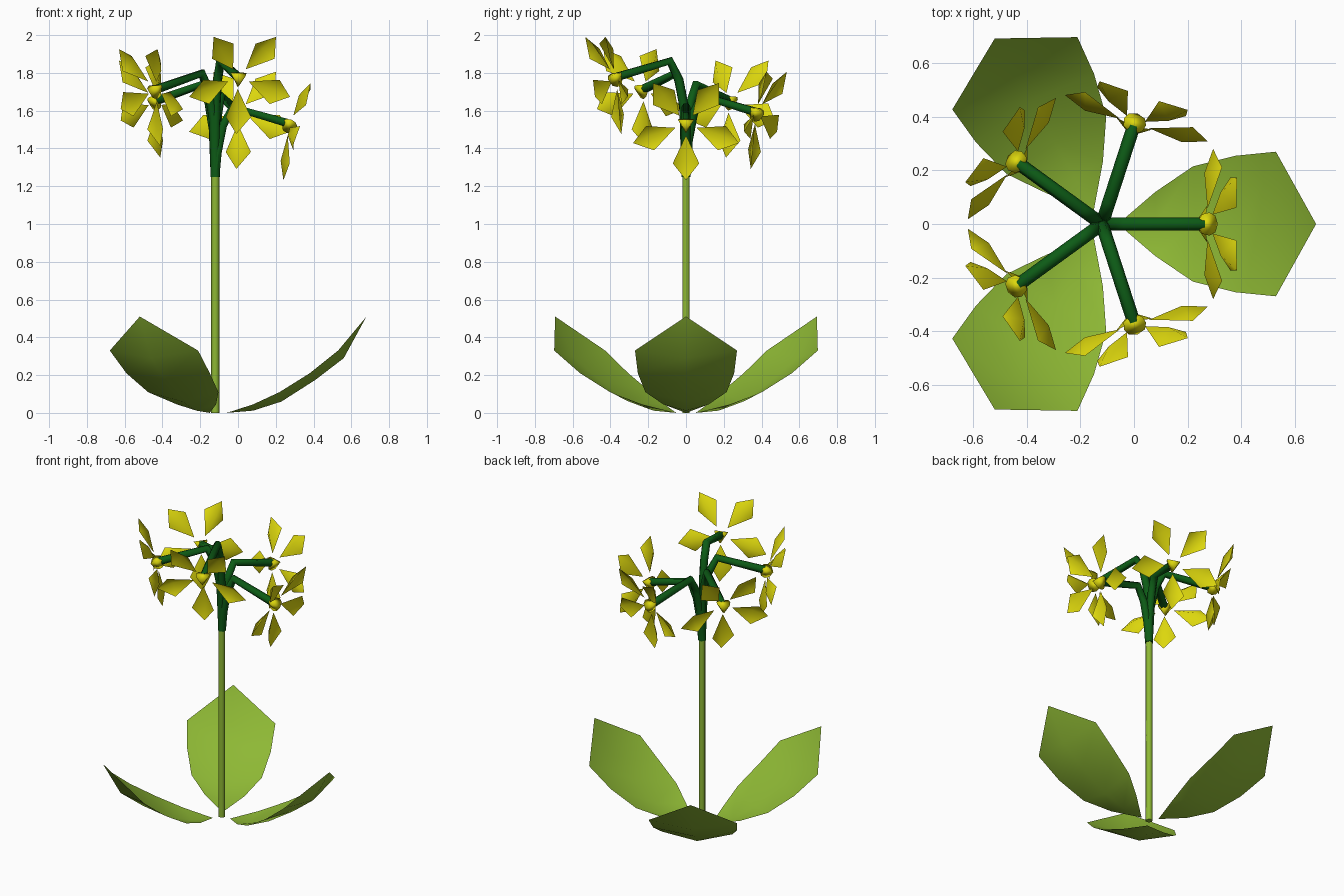
import bpy, math
from mathutils import Vector

if "Cube" in bpy.data.objects:
    bpy.data.objects.remove(bpy.data.objects["Cube"])

STEM_X = -0.12


def material(name, rgb):
    m = bpy.data.materials.new(name)
    m.diffuse_color = (*rgb, 1)
    m.use_nodes = True
    m.node_tree.nodes["Principled BSDF"].inputs["Base Color"].default_value = m.diffuse_color
    return m


LEAF = material("leaf green", (0.27, 0.48, 0.035))
DARK = material("dark green", (0.004, 0.105, 0.008))
YELLOW = material("yellow", (0.72, 0.68, 0.004))


def mesh_object(name, verts, faces, mat, smooth=True):
    me = bpy.data.meshes.new(name)
    me.from_pydata([tuple(v) for v in verts], [], faces)
    me.materials.append(mat)
    for p in me.polygons:
        p.use_smooth = smooth
    me.update()
    ob = bpy.data.objects.new(name, me)
    bpy.context.collection.objects.link(ob)
    return ob


def tube(name, points, radius, mat):
    cu = bpy.data.curves.new(name, 'CURVE')
    cu.dimensions = '3D'
    cu.bevel_depth = radius
    cu.bevel_resolution = 1
    cu.use_fill_caps = True
    sp = cu.splines.new('POLY')
    sp.points.add(len(points) - 1)
    for p, co in zip(sp.points, points):
        p.co = (*co, 1)
    cu.materials.append(mat)
    ob = bpy.data.objects.new(name, cu)
    bpy.context.collection.objects.link(ob)
    bpy.ops.object.select_all(action='DESELECT')
    ob.select_set(True)
    bpy.context.view_layer.objects.active = ob
    bpy.ops.object.convert(target='MESH')


def around(angle, r, side, z):
    """Point at distance r from the stem along an angle, shifted sideways."""
    c, s = math.cos(angle), math.sin(angle)
    return Vector((STEM_X + r * c - side * s, r * s + side * c, z))


# main stem
tube("stem", [(STEM_X, 0, 0), (STEM_X, 0, 0.6), (STEM_X, 0, 1.27)], 0.022, LEAF)

# three cupped leaves: (midrib r, midrib z, edge r, edge z, half width)
ROWS = [(0.20, 0.012, 0.20, 0.045, 0.12), (0.35, 0.06, 0.34, 0.11, 0.215),
        (0.53, 0.175, 0.50, 0.21, 0.255), (0.68, 0.29, 0.65, 0.33, 0.27)]
for i in range(3):
    a = i * math.tau / 3
    verts = [around(a, 0.06, 0, 0.0)]
    for cr, cz, er, ez, w in ROWS:
        verts += [around(a, er, -w, ez), around(a, cr, 0, cz), around(a, er, w, ez)]
    verts.append(around(a, 0.80, 0, 0.51))
    tip = len(verts) - 1
    faces = [(0, 1, 2), (0, 2, 3), (tip, tip - 2, tip - 3), (tip, tip - 1, tip - 2)]
    for k in range(len(ROWS) - 1):
        b = 1 + 3 * k
        faces += [(b, b + 3, b + 4, b + 1), (b + 1, b + 4, b + 5, b + 2)]
    mesh_object(f"leaf_{i + 1}", verts, faces, LEAF)

# five flowers on bent stalks, each at its own height
for i, z in enumerate((1.53, 1.59, 1.65, 1.71, 1.775)):
    a = i * math.tau / 5
    path = [(0.0, 1.25), (0.012, z - 0.15), (0.04, z - 0.01), (0.09, z + 0.088), (0.38, z + 0.005)]
    tube(f"stalk_{i + 1}", [around(a, r, 0, h) for r, h in path], 0.025, DARK)

    d = Vector((math.cos(a), math.sin(a), 0))
    side = Vector((-math.sin(a), math.cos(a), 0))
    normal = d * 0.963 - Vector((0, 0, 0.27))
    up = d * 0.27 + Vector((0, 0, 0.963))
    centre = around(a, 0.39, 0, z)

    def place(r, lateral, forward, t):
        radial = side * math.cos(t) + up * math.sin(t)
        across = up * math.cos(t) - side * math.sin(t)
        return centre + radial * r + across * lateral + normal * forward

    # petals: cupped kites with the crease set back
    verts, faces = [], []
    for k in range(5):
        t = -math.pi / 2 + k * math.tau / 5
        b = len(verts)
        verts += [place(0.06, 0, 0.01, t), place(0.20, -0.07, 0.06, t),
                  place(0.295, 0, 0.052, t), place(0.20, 0.07, 0.06, t),
                  place(0.20, 0, 0.01, t)]
        faces += [(b + j, b + (j + 1) % 4, b + 4) for j in range(4)]
    mesh_object(f"petals_{i + 1}", verts, faces, YELLOW)

    # flower heart: three-sided bead
    verts = [centre - normal * 0.04]
    for r, f in ((0.042, -0.022), (0.05, 0.005), (0.036, 0.03)):
        verts += [place(r, 0, f, -math.pi / 2 + j * math.tau / 3) for j in range(3)]
    verts.append(centre + normal * 0.045)
    faces = []
    for j in range(3):
        n = (j + 1) % 3
        faces += [(0, 1 + n, 1 + j), (1 + j, 1 + n, 4 + n, 4 + j),
                  (4 + j, 4 + n, 7 + n, 7 + j), (7 + j, 7 + n, 10)]
    mesh_object(f"flower_heart_{i + 1}", verts, faces, YELLOW)
